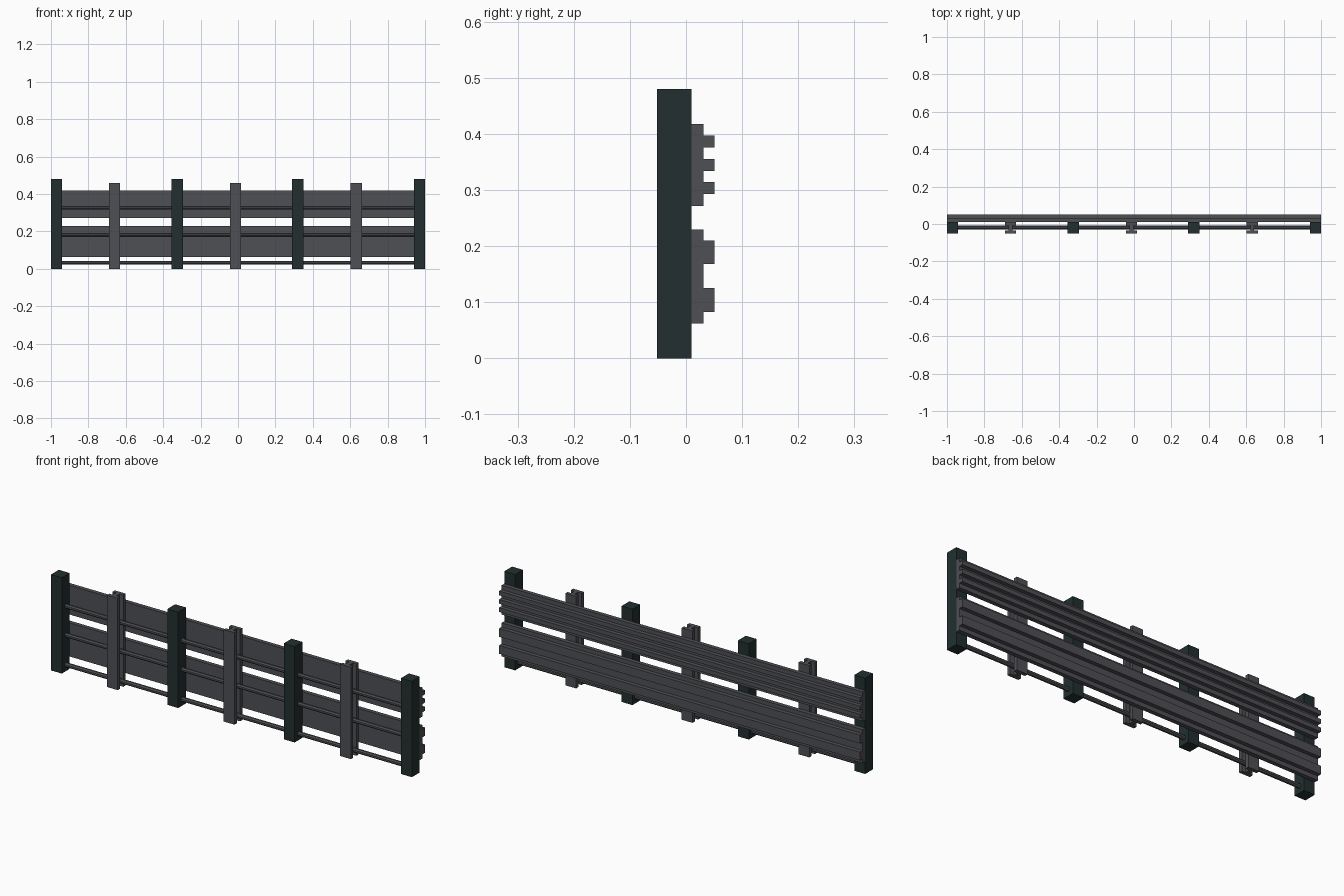
import bpy, bmesh, math

if "Cube" in bpy.data.objects:
    bpy.data.objects.remove(bpy.data.objects["Cube"])


def material(name, rgb):
    m = bpy.data.materials.new(name)
    m.diffuse_color = (*rgb, 1)
    m.use_nodes = True
    m.node_tree.nodes["Principled BSDF"].inputs["Base Color"].default_value = m.diffuse_color
    return m


STEEL = material("grey steel", (0.078, 0.080, 0.090))
DARK = material("dark green timber", (0.016, 0.028, 0.028))


def extrude(name, pts, vec, mat):
    """Extrude a closed outline of 3D points along vec."""
    bm = bmesh.new()
    face = bm.faces.new([bm.verts.new(p) for p in pts])
    res = bmesh.ops.extrude_face_region(bm, geom=[face])
    verts = [g for g in res["geom"] if isinstance(g, bmesh.types.BMVert)]
    bmesh.ops.translate(bm, verts=verts, vec=vec)
    bmesh.ops.recalc_face_normals(bm, faces=bm.faces)
    me = bpy.data.meshes.new(name)
    bm.to_mesh(me)
    bm.free()
    me.materials.append(mat)
    ob = bpy.data.objects.new(name, me)
    bpy.context.collection.objects.link(ob)
    return ob


Y0, Y1, Y2, Y3 = -0.052, 0.010, 0.031, 0.051   # post front, post back, rail plate, ribs
W = 0.03                                        # half post width

# Solid square posts
for x in (-0.97, -0.325, 0.32, 0.97):
    extrude("square_post", [(x - W, Y0, 0), (x + W, Y0, 0), (x + W, Y1, 0), (x - W, Y1, 0)],
            (0, 0, 0.48), DARK)

# H-section steel posts, flanges facing front and back
T, WEB = 0.018, 0.010
half = [(W, Y0), (W, Y0 + T), (WEB, Y0 + T), (WEB, Y1 - T), (W, Y1 - T), (W, Y1)]
section = half + [(-a, b) for a, b in reversed(half)]
for x in (-0.66, -0.013, 0.632):
    extrude("h_beam_post", [(x + a, b, 0) for a, b in section], (0, 0, 0.46), STEEL)


# Ribbed rails: flat plate with square ribs on the back
def rail(name, z0, z1, ribs):
    pts = [(Y1, z0), (Y2, z0)]
    for a, b in ribs:
        pts += [(Y2, a), (Y3, a), (Y3, b), (Y2, b)]
    pts += [(Y2, z1), (Y1, z1)]
    extrude(name, [(-1, y, z) for y, z in pts], (2, 0, 0), STEEL)


rail("upper_rail", 0.272, 0.418, [(0.293, 0.314), (0.334, 0.355), (0.376, 0.397)])
rail("lower_rail", 0.062, 0.230, [(0.083, 0.125), (0.168, 0.210)])

# Thin round rods running through the posts
for z in (0.032, 0.181, 0.326):
    ring = [(-0.96, -0.018 + 0.011 * math.cos(math.tau * (i + 0.5) / 8),
             z + 0.011 * math.sin(math.tau * (i + 0.5) / 8)) for i in range(8)]
    extrude("rod", ring, (1.92, 0, 0), STEEL)
